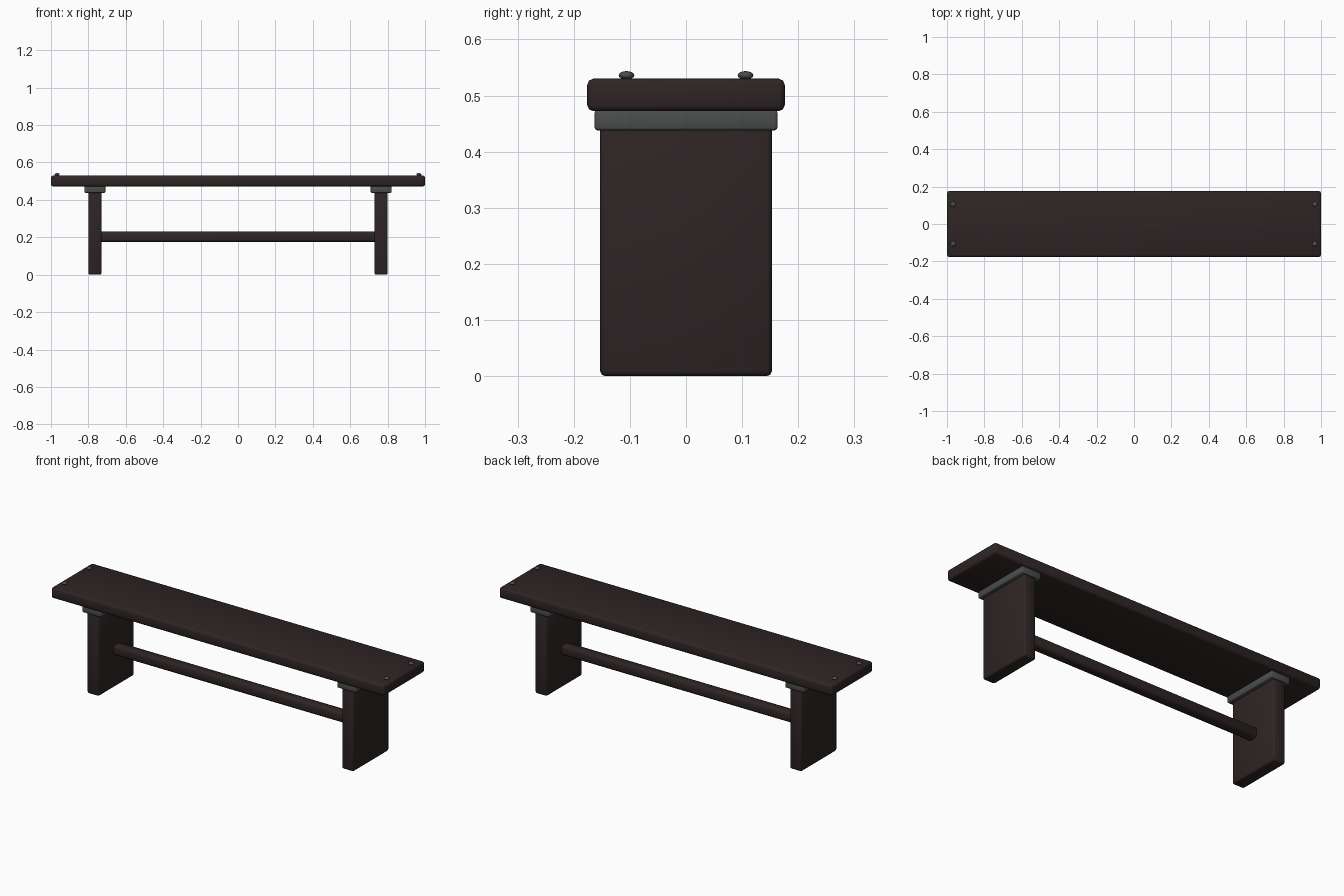
import bpy
import math

if "Cube" in bpy.data.objects:
    bpy.data.objects.remove(bpy.data.objects["Cube"], do_unlink=True)


def material(name, color):
    mat = bpy.data.materials.new(name)
    mat.use_nodes = True
    mat.diffuse_color = color
    mat.node_tree.nodes["Principled BSDF"].inputs["Base Color"].default_value = color
    return mat


wood = material("dark brown wood", (0.028, 0.018, 0.018, 1))
metal = material("dark grey metal", (0.07, 0.073, 0.073, 1))


def finish(obj, name, mat):
    obj.name = name
    obj.data.materials.append(mat)
    bpy.ops.object.shade_smooth_by_angle(angle=math.radians(50))
    return obj


def box(name, center, size, bevel, mat, segments=2):
    bpy.ops.mesh.primitive_cube_add(size=1, location=center)
    obj = bpy.context.object
    obj.scale = size
    bpy.ops.object.transform_apply(location=False, rotation=False, scale=True)
    mod = obj.modifiers.new("rounded edges", "BEVEL")
    mod.width = bevel
    mod.segments = segments
    bpy.ops.object.modifier_apply(modifier=mod.name)
    return finish(obj, name, mat)


# Seat plank and the rail between the legs
box("seat", (0, 0, 0.501), (2, 0.352, 0.058), 0.011, wood)
box("stretcher", (0, 0, 0.203), (1.48, 0.056, 0.056), 0.014, wood)

for side, sx in (("left", 1), ("right", -1)):
    # Slab leg with a metal plate under the seat
    box(side + "_leg", (sx * 0.765, 0, 0.237), (0.07, 0.306, 0.474), 0.009, wood)
    box(side + "_bracket", (sx * 0.765, 0, 0.456), (0.112, 0.326, 0.036), 0.005, metal)

    # Domed bolt heads at the seat corners
    for end, sy in (("front", -1), ("back", 1)):
        bpy.ops.mesh.primitive_uv_sphere_add(
            segments=16, ring_count=8, radius=1, location=(sx * 0.967, sy * 0.106, 0.536))
        bolt = bpy.context.object
        bolt.scale = (0.014, 0.014, 0.0075)
        bpy.ops.object.transform_apply(location=False, rotation=False, scale=True)
        finish(bolt, f"{side}_{end}_bolt", metal)
